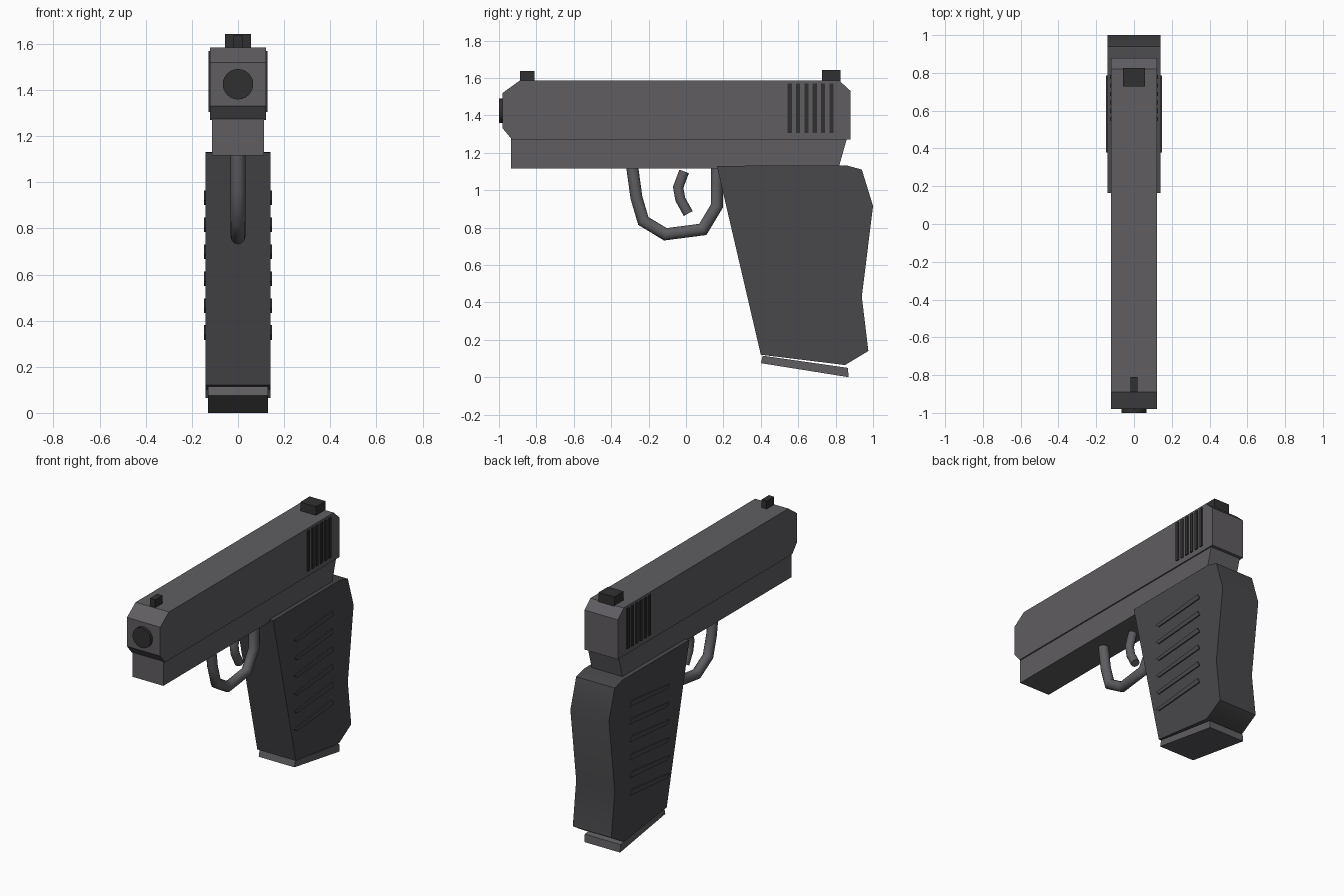
import bpy, bmesh, math
from mathutils import Vector, Matrix

if "Cube" in bpy.data.objects:
    bpy.data.objects.remove(bpy.data.objects["Cube"])


def material(name, r, g, b):
    m = bpy.data.materials.new(name)
    m.diffuse_color = (r, g, b, 1)
    m.use_nodes = True
    m.node_tree.nodes["Principled BSDF"].inputs["Base Color"].default_value = m.diffuse_color
    return m


METAL = material("dark_metal", 0.115, 0.11, 0.12)
GRIP = material("dark_grip", 0.065, 0.065, 0.07)
BLACK = material("black_parts", 0.03, 0.03, 0.03)


def finish(name, bm, mat, angle=50):
    bmesh.ops.recalc_face_normals(bm, faces=bm.faces)
    me = bpy.data.meshes.new(name)
    bm.to_mesh(me)
    bm.free()
    ob = bpy.data.objects.new(name, me)
    bpy.context.collection.objects.link(ob)
    me.materials.append(mat)
    bpy.ops.object.select_all(action='DESELECT')
    ob.select_set(True)
    bpy.context.view_layer.objects.active = ob
    bpy.ops.object.shade_smooth_by_angle(angle=math.radians(angle))
    return ob


def add_slab(bm, pts, half):
    """Side outline in (y, z), extruded symmetrically across x."""
    face = bm.faces.new([bm.verts.new((-half, y, z)) for y, z in pts])
    ext = bmesh.ops.extrude_face_region(bm, geom=[face], use_keep_orig=True)
    verts = [v for v in ext["geom"] if isinstance(v, bmesh.types.BMVert)]
    bmesh.ops.translate(bm, verts=verts, vec=(2 * half, 0, 0))


def slab(name, pts, half, mat, angle=50):
    bm = bmesh.new()
    add_slab(bm, pts, half)
    return finish(name, bm, mat, angle)


def tube(name, pts, radius, mat, sides=12):
    """Mitred round tube along a path in the x = 0 plane."""
    bm = bmesh.new()
    path = [Vector((0, y, z)) for y, z in pts]
    rings = []
    for i, p in enumerate(path):
        a = (p - path[max(i - 1, 0)]).normalized()
        b = (path[min(i + 1, len(path) - 1)] - p).normalized()
        t = (a + b).normalized()
        side = Vector((0, -t.z, t.y))
        stretch = 1 / max(t.dot(b if b.length else a), 0.5)
        ring = []
        for k in range(sides):
            w = 2 * math.pi * k / sides
            ring.append(bm.verts.new(p + Vector((radius * math.cos(w), 0, 0))
                                     + side * radius * stretch * math.sin(w)))
        rings.append(ring)
    for r0, r1 in zip(rings, rings[1:]):
        for k in range(sides):
            n = (k + 1) % sides
            bm.faces.new((r0[k], r0[n], r1[n], r1[k]))
    bm.faces.new(rings[0])
    bm.faces.new(rings[-1])
    return finish(name, bm, mat)


def box_outline(y0, y1, z0, z1):
    return [(y0, z0), (y1, z0), (y1, z1), (y0, z1)]


# Slide and frame
slab("slide", [(-0.98, 1.52), (-0.89, 1.585), (0.82, 1.585), (0.88, 1.53),
               (0.88, 1.27), (-0.93, 1.27), (-0.98, 1.33)], 0.121, METAL, 30)
slab("frame", [(-0.935, 1.275), (0.86, 1.275), (0.815, 1.115),
               (-0.935, 1.115)], 0.112, METAL, 30)

# Grip and its base plate
slab("grip", [(0.165, 1.13), (0.86, 1.132), (0.94, 1.11), (1.0, 0.915),
              (0.94, 0.43), (0.975, 0.14), (0.85, 0.065), (0.40, 0.12)],
     0.14, GRIP)
slab("base_plate", [(0.41, 0.115), (0.40, 0.075), (0.87, 0.0),
                    (0.865, 0.05)], 0.13, METAL, 30)

# Slide serrations, raised on both sides
bm = bmesh.new()
for i in range(6):
    y = 0.555 + i * 0.0445
    for s in (-1, 1):
        n = len(bm.verts)
        add_slab(bm, box_outline(y - 0.011, y + 0.011, 1.305, 1.57), 0.008)
        bm.verts.ensure_lookup_table()
        bmesh.ops.translate(bm, verts=bm.verts[n:], vec=(s * 0.12, 0, 0))
finish("slide_serrations", bm, BLACK, 30)

# Slanted grip ribs on both sides
bm = bmesh.new()
for i in range(6):
    z = 0.935 - i * 0.117
    for s in (-1, 1):
        n = len(bm.verts)
        add_slab(bm, [(0.378, z - 0.012), (0.403, z - 0.034),
                      (0.787, z - 0.004), (0.77, z + 0.03)], 0.008)
        bm.verts.ensure_lookup_table()
        bmesh.ops.translate(bm, verts=bm.verts[n:], vec=(s * 0.139, 0, 0))
finish("grip_ribs", bm, GRIP, 30)

# Trigger guard and trigger
tube("trigger_guard", [(-0.287, 1.12), (-0.265, 0.96), (-0.228, 0.835),
                       (-0.11, 0.764), (0.09, 0.79), (0.165, 0.915),
                       (0.165, 1.12)], 0.032, METAL)
tube("trigger", [(-0.01, 1.1), (-0.042, 1.015), (-0.03, 0.95),
                 (0.012, 0.875)], 0.027, METAL)

# Sights
slab("front_sight", box_outline(-0.887, -0.81, 1.575, 1.637), 0.019, BLACK, 30)
slab("rear_sight", box_outline(0.728, 0.825, 1.575, 1.642), 0.057, BLACK, 30)

# Muzzle
bm = bmesh.new()
bmesh.ops.create_cone(bm, cap_ends=True, segments=24, radius1=0.066,
                      radius2=0.066, depth=0.06,
                      matrix=Matrix.Translation((0, -0.97, 1.425))
                      @ Matrix.Rotation(math.pi / 2, 4, 'X'))
finish("muzzle", bm, BLACK)
